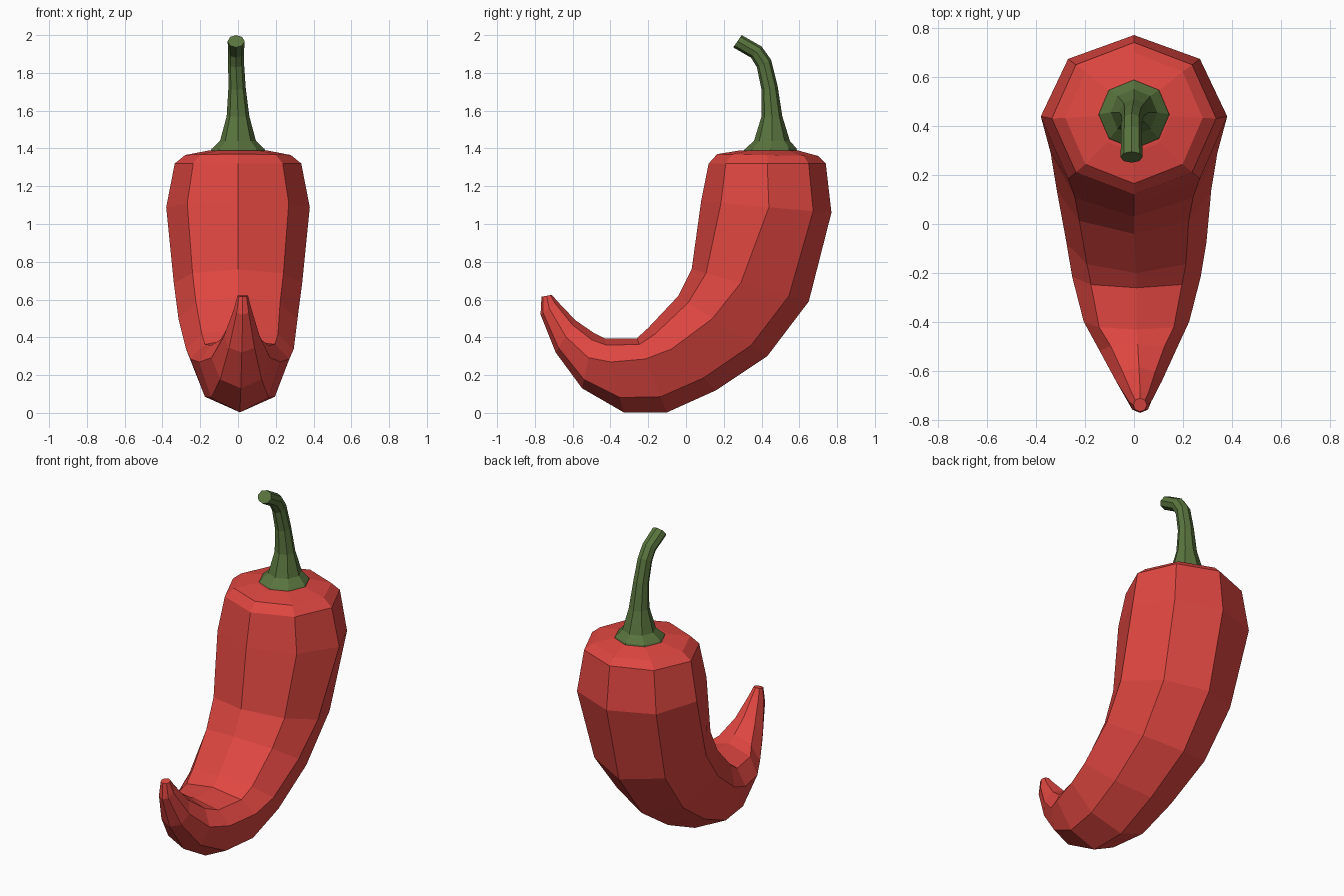
import bpy, bmesh, math


def material(name, rgb):
    m = bpy.data.materials.new(name)
    m.diffuse_color = (*rgb, 1)
    return m


def loft(name, rings, mat, sides=8):
    """Ring: back point (y,z), front point (y,z), half width, x centre, skew.
    Skew says how far from back to front the widest point lies."""
    bm = bmesh.new()
    loops = []
    for (y0, z0), (y1, z1), hw, xc, s in rings:
        loop = []
        for k in range(sides):
            a = 2 * math.pi * k / sides
            c = math.cos(a)
            t = s * (1 - c) if c > 0 else s - (1 - s) * c
            loop.append(bm.verts.new((xc + hw * math.sin(a),
                                      y0 + (y1 - y0) * t, z0 + (z1 - z0) * t)))
        loops.append(loop)
    for a, b in zip(loops, loops[1:]):
        for k in range(sides):
            n = (k + 1) % sides
            bm.faces.new((a[k], a[n], b[n], b[k]))
    bm.faces.new(loops[0])
    bm.faces.new(loops[-1])
    bmesh.ops.recalc_face_normals(bm, faces=bm.faces)
    me = bpy.data.meshes.new(name)
    bm.to_mesh(me)
    bm.free()
    me.materials.append(mat)
    ob = bpy.data.objects.new(name, me)
    bpy.context.collection.objects.link(ob)
    return ob


red = material("pepper red", (0.74, 0.062, 0.052))
green = material("stem green", (0.10, 0.175, 0.048))

# Curved pepper body, from the shoulder down and up to the tip
loft("pepper_body", [
    ((0.59, 1.39), (0.29, 1.39), 0.15, 0, 0.5),
    ((0.70, 1.36), (0.165, 1.37), 0.28, 0, 0.5),
    ((0.74, 1.32), (0.12, 1.32), 0.335, 0, 0.5),
    ((0.77, 1.06), (0.08, 1.12), 0.38, 0, 0.48),
    ((0.65, 0.59), (0.03, 0.76), 0.34, 0, 0.58),
    ((0.43, 0.30), (-0.04, 0.62), 0.315, 0, 0.62),
    ((0.16, 0.12), (-0.20, 0.45), 0.285, 0.01, 0.66),
    ((-0.10, 0.003), (-0.26, 0.395), 0.262, 0.01, 0.72),
    ((-0.33, 0.003), (-0.43, 0.395), 0.215, 0.01, 0.68),
    ((-0.55, 0.13), (-0.49, 0.425), 0.155, 0.015, 0.55),
    ((-0.69, 0.32), (-0.585, 0.49), 0.095, 0.02, 0.5),
    ((-0.77, 0.52), (-0.68, 0.59), 0.045, 0.025, 0.5),
    ((-0.765, 0.615), (-0.71, 0.625), 0.028, 0.025, 0.5),
], red)

# Flared stem bending forward at the top
loft("stem", [
    ((0.59, 1.38), (0.30, 1.38), 0.15, 0, 0.5),
    ((0.585, 1.40), (0.31, 1.395), 0.14, 0, 0.5),
    ((0.55, 1.44), (0.36, 1.44), 0.095, 0, 0.5),
    ((0.51, 1.57), (0.40, 1.57), 0.06, 0, 0.5),
    ((0.485, 1.73), (0.40, 1.71), 0.046, -0.005, 0.5),
    ((0.45, 1.87), (0.375, 1.83), 0.042, -0.01, 0.5),
    ((0.40, 1.94), (0.345, 1.88), 0.042, -0.01, 0.5),
    ((0.295, 2.0), (0.25, 1.935), 0.045, -0.01, 0.5),
], green)
